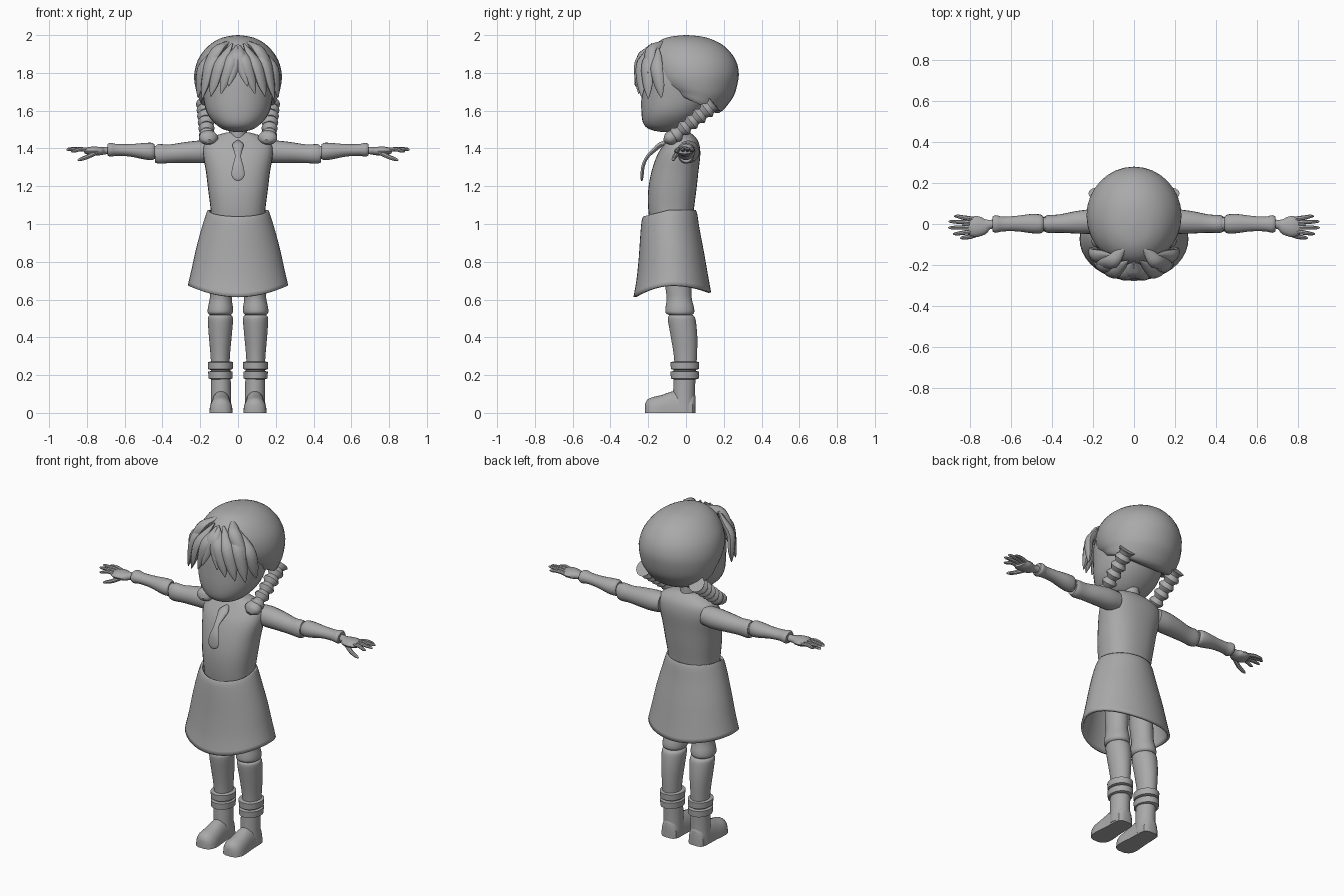
import bpy, math
from mathutils import Vector as V

grey = bpy.data.materials.new("plain grey")
grey.diffuse_color = (0.4, 0.4, 0.4, 1)


def spline(rows, steps):
    """Catmull-Rom through rows of numbers."""
    out = []
    for i in range(len(rows) - 1):
        p = [rows[max(i - 1, 0)], rows[i], rows[i + 1], rows[min(i + 2, len(rows) - 1)]]
        for k in range(steps):
            t = k / steps
            out.append([0.5 * (2 * b + (c - a) * t + (2 * a - 5 * b + 4 * c - d) * t * t
                               + (3 * b - a - 3 * c + d) * t ** 3) for a, b, c, d in zip(*p)])
    return out + [list(rows[-1])]


def build(name, rings, mirror=False, caps=True, solid=0, angle=40):
    """Skin a list of vertex rings."""
    n = len(rings[0])
    verts = [v for r in rings for v in r]
    faces = [(i * n + j, i * n + (j + 1) % n, (i + 1) * n + (j + 1) % n, (i + 1) * n + j)
             for i in range(len(rings) - 1) for j in range(n)]
    if caps:
        faces += [tuple(range(n))[::-1], tuple(range(len(verts) - n, len(verts)))]
    me = bpy.data.meshes.new(name)
    me.from_pydata(verts, [], faces)
    me.materials.append(grey)
    ob = bpy.data.objects.new(name, me)
    bpy.context.collection.objects.link(ob)
    if solid:
        ob.modifiers.new("thickness", 'SOLIDIFY').thickness = solid
    if mirror:
        ob.modifiers.new("mirror", 'MIRROR')
    bpy.ops.object.select_all(action='DESELECT')
    ob.select_set(True)
    bpy.context.view_layer.objects.active = ob
    bpy.ops.object.mode_set(mode='EDIT')
    bpy.ops.mesh.select_all(action='SELECT')
    bpy.ops.mesh.normals_make_consistent(inside=False)
    bpy.ops.object.mode_set(mode='OBJECT')
    bpy.ops.object.shade_smooth_by_angle(angle=math.radians(angle))
    return ob


def stack(name, rows, n=32, steps=3, power=1.0, bend=lambda a, z: z, **kw):
    """Horizontal sections: z, centre x, half width, front y, back y."""
    rings = []
    for z, x, rx, yf, yb in spline(rows, steps):
        ring = []
        for j in range(n):
            a = 2 * math.pi * j / n
            c, s = (math.copysign(abs(f) ** power, f) for f in (math.cos(a), math.sin(a)))
            ring.append((x + max(rx, .002) * c, (yf + yb) / 2 + (yb - yf) / 2 * s, bend(a, z)))
        rings.append(ring)
    return build(name, rings, **kw)


def tube(name, rows, n=14, steps=3, ref=(0, 0, 1), **kw):
    """Sections along a path: x, y, z, half size across, half size along ref."""
    rows = spline(rows, steps)
    pts = [V(r[:3]) for r in rows]
    rings = []
    for i, r in enumerate(rows):
        t = (pts[min(i + 1, len(pts) - 1)] - pts[max(i - 1, 0)]).normalized()
        u = V(ref).cross(t).normalized()
        w = t.cross(u)
        rings.append([pts[i] + u * max(r[3], .001) * math.cos(2 * math.pi * j / n)
                      + w * max(r[4], .001) * math.sin(2 * math.pi * j / n) for j in range(n)])
    return build(name, rings, **kw)


# Head and hair shell, whose lower rim rises towards the front
stack("face", [(1.487, 0, .02, -.13, -.07), (1.50, 0, .075, -.19, -.02), (1.53, 0, .12, -.225, .03),
               (1.59, 0, .165, -.236, .09), (1.68, 0, .185, -.236, .14), (1.80, 0, .19, -.226, .14),
               (1.90, 0, .15, -.18, .1)], power=.92)
def rim(a, z):
    low = max(0, (1.76 - z) / .15)
    return z - .075 * low * math.sin(a) if low else z
stack("hair_shell", [(1.655, 0, .15, -.02, .12), (1.645, 0, .195, -.085, .175), (1.68, 0, .212, -.125, .228),
                     (1.72, 0, .225, -.165, .262), (1.79, 0, .232, -.2, .28), (1.87, 0, .212, -.205, .262),
                     (1.94, 0, .16, -.175, .205), (1.98, 0, .1, -.12, .13), (1.995, 0, .045, -.06, .065),
                     (2.0, 0, 0, 0, .002)], bend=rim)

# Fringe: tapered locks fanning from the crown
def lock(name, top, mid, tip, w, **kw):
    a, b, c = V(top), V(mid), V(tip)
    rows = [(*a, .004, .004), (*a.lerp(b, .5), w * .75, w * .5), (*b, w, w * .65),
            (*b.lerp(c, .6), w * .8, w * .5), (*c, .003, .003)]
    tube(name, rows, n=10, ref=(b.x * 2, -.2, .05), mirror=True, **kw)
lock("fringe_inner_lock", (.0, -.185, 1.95), (.045, -.25, 1.85), (.09, -.25, 1.69), .034)
lock("fringe_second_lock", (.03, -.18, 1.955), (.1, -.235, 1.84), (.145, -.235, 1.675), .036)
lock("fringe_third_lock", (.07, -.165, 1.95), (.15, -.205, 1.84), (.19, -.2, 1.665), .036)
lock("fringe_side_lock", (.11, -.15, 1.94), (.19, -.155, 1.82), (.212, -.13, 1.67), .036)
lock("fringe_crown_lock", (.04, -.11, 1.97), (.11, -.185, 1.92), (.185, -.2, 1.8), .036)
lock("fringe_centre_lock", (.01, -.19, 1.945), (.012, -.24, 1.88), (.05, -.268, 1.73), .032)

# Braids: bulging beads along a sloping line, then a flared tuft
A, B = V((.175, .15, 1.635)), V((.165, -.05, 1.475))
braid = []
for i in range(11):
    p = A.lerp(B, i / 10)
    r = (.048 if i % 2 == 0 else .033) - .0006 * i
    braid.append((*p, r, r))
tube("braid", braid + [(.16, -.065, 1.465, .03, .035)], mirror=True)
tube("braid_tuft", [(.165, -.04, 1.485, .02, .02), (.16, -.06, 1.468, .045, .035),
                    (.155, -.09, 1.45, .05, .036), (.15, -.112, 1.437, .02, .012)], mirror=True)

# Neck and bodice
stack("neck", [(1.38, 0, .05, -.09, .03), (1.55, 0, .045, -.09, .02)])
stack("bodice", [(1.0, 0, .14, -.19, .035), (1.08, 0, .145, -.2, .042), (1.18, 0, .158, -.2, .055),
                 (1.28, 0, .17, -.182, .066), (1.37, 0, .185, -.15, .076), (1.43, 0, .175, -.11, .068),
                 (1.465, 0, .125, -.085, .045), (1.485, 0, .06, -.07, .02)], power=.85)

# Neck tie with knot
tube("tie", [(0, -.1, 1.435, .012, .01), (0, -.135, 1.42, .03, .014), (0, -.165, 1.395, .024, .012),
             (0, -.205, 1.355, .016, .009), (0, -.226, 1.31, .028, .009), (0, -.232, 1.265, .035, .009),
             (0, -.234, 1.24, .025, .007), (0, -.234, 1.228, .006, .003)], ref=(0, -1, .3))

# Skirt: open shell, waist dips in front and hem lifts at the sides
def skirt_bend(a, z):
    f = min(1, max(0, (z - .65) / .4))
    hem = -.062 * max(0, -math.sin(a)) ** 2 - .04 * max(0, math.sin(a)) ** 2
    return z + (1 - f) * hem + f * -.035 * max(0, -math.sin(a))
stack("skirt", [(.675, 0, .266, -.278, .133), (.76, 0, .246, -.262, .116), (.87, 0, .222, -.25, .095),
                (.98, 0, .192, -.242, .072), (1.05, 0, .17, -.235, .06), (1.075, 0, .16, -.226, .052)],
      n=40, caps=False, solid=.014, bend=skirt_bend)

# Arms: upper arm, elbow joint, forearm
tube("upper_arm", [(.14, .012, 1.385, .055, .055), (.2, .012, 1.382, .06, .06), (.28, .008, 1.378, .055, .055),
                   (.36, .002, 1.372, .045, .049), (.415, 0, 1.371, .044, .052), (.436, 0, 1.372, .038, .046)],
     n=20, mirror=True)
tube("elbow_joint", [(.42, 0, 1.378, .034, .036), (.46, 0, 1.38, .034, .036)], mirror=True)
tube("forearm", [(.442, 0, 1.384, .036, .038), (.458, 0, 1.384, .046, .046), (.5, .002, 1.386, .047, .043),
                 (.57, .002, 1.39, .038, .033), (.64, 0, 1.392, .036, .031), (.675, 0, 1.393, .043, .037),
                 (.69, 0, 1.393, .036, .03)], n=20, mirror=True)

# Hands
tube("palm", [(.68, 0, 1.39, .022, .02), (.71, -.003, 1.388, .024, .02), (.735, -.01, 1.386, .042, .023),
              (.775, -.012, 1.387, .052, .023), (.805, -.006, 1.387, .042, .016)], mirror=True)
for k, (y0, y1, x1, z1) in enumerate([(-.036, -.048, .885, 1.383), (-.015, -.018, .908, 1.392),
                                      (.006, .012, .905, 1.396), (.024, .038, .88, 1.39)]):
    tube(f"finger_{k + 1}", [(.78, y0, 1.388, .011, .011), (.83, (y0 + y1) / 2, 1.396, .011, .011),
                             (x1 - .015, y1, z1 + .002, .008, .008), (x1, y1, z1, .002, .002)],
         n=8, mirror=True)
tube("thumb", [(.75, -.04, 1.38, .014, .014), (.795, -.06, 1.357, .012, .012),
               (.835, -.067, 1.342, .009, .009), (.85, -.068, 1.338, .002, .002)], n=8, mirror=True)

# Legs: thigh, knee joint, shin
stack("thigh", [(.95, .085, .06, -.12, .02), (.7, .088, .06, -.112, .028), (.61, .091, .058, -.102, .03),
                (.56, .093, .066, -.108, .042), (.53, .094, .066, -.108, .043), (.518, .094, .055, -.09, .03)],
      mirror=True)
stack("knee_joint", [(.48, .093, .05, -.08, .03), (.55, .093, .05, -.08, .03)], mirror=True)
stack("shin", [(.2, .094, .047, -.058, .052), (.3, .094, .051, -.064, .058), (.4, .094, .06, -.08, .06),
               (.48, .093, .066, -.094, .053), (.51, .093, .064, -.094, .045), (.52, .093, .05, -.08, .03)],
      mirror=True)

# Boot shaft and two cuffs
stack("boot_shaft", [(.01, .091, .055, -.07, .049), (.1, .09, .053, -.068, .047),
                     (.24, .092, .052, -.065, .053)], mirror=True)
for name, z, r in (("upper_cuff", .25, .065), ("lower_cuff", .2, .063)):
    stack(name, [(z - .022, .093, r - .012, -.066, .055), (z - .018, .093, r, -.08, .068),
                 (z + .018, .093, r + .002, -.082, .07), (z + .022, .093, r - .012, -.066, .055)],
          steps=1, mirror=True, angle=35)

# Foot: domed upper over a flat sole, lofted heel to toe
foot = []
for y, w, h in spline([(.05, .02, .09), (.035, .048, .11), (-.02, .053, .12), (-.08, .055, .112),
                       (-.13, .06, .094), (-.175, .06, .084), (-.205, .045, .07), (-.217, .02, .045)], 2):
    foot.append([(.09 + w * math.cos(a), y, h * (max(0, math.sin(a)) ** .75))
                 for a in [math.pi * j / 12 for j in range(13)]])
build("foot", foot, mirror=True)
